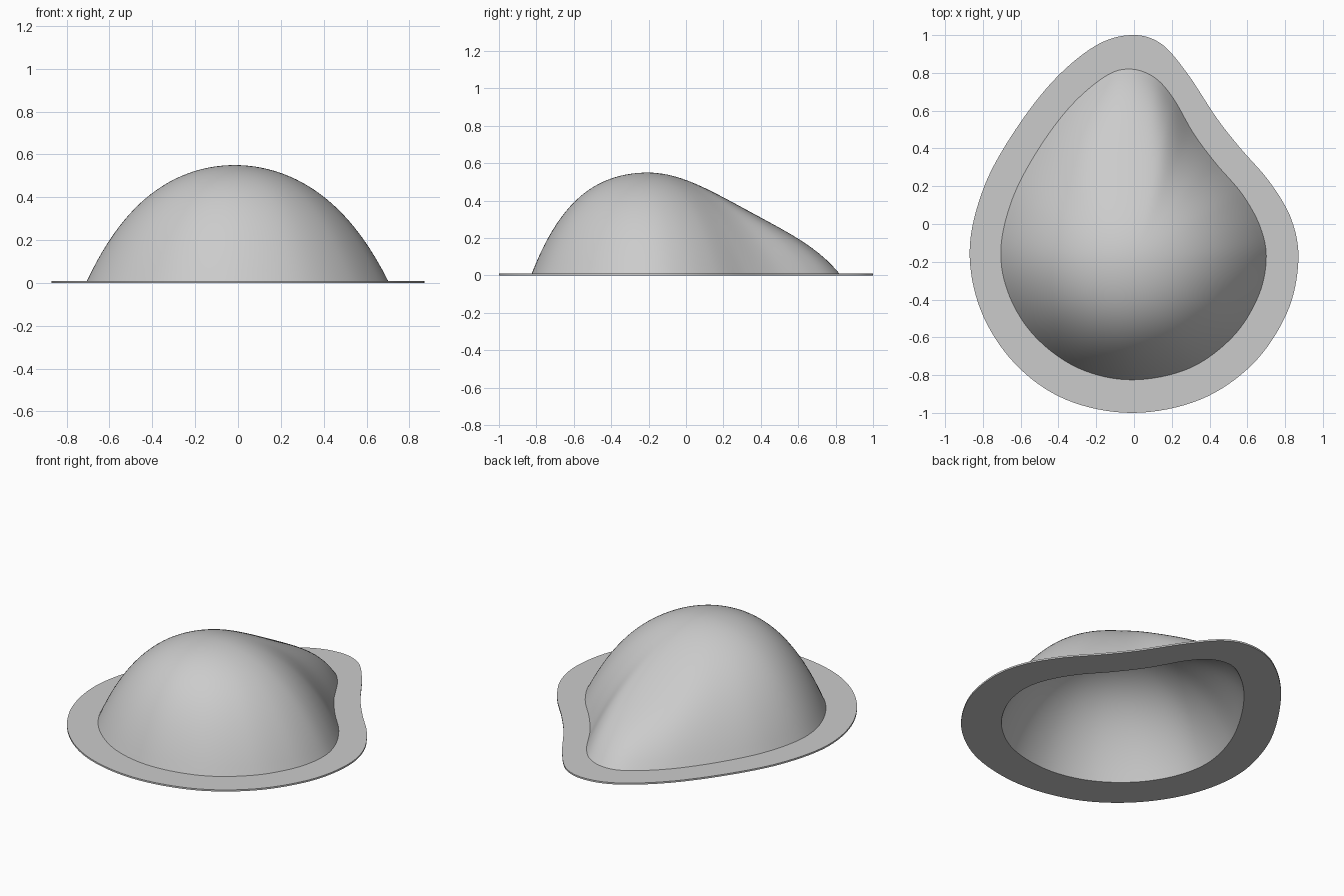
import bpy, bmesh, math
from mathutils import Vector

cube = bpy.data.objects.get("Cube")
if cube:
    bpy.data.objects.remove(cube, do_unlink=True)

FLANGE = 0.01   # flange thickness
WALL = 0.048    # dome wall thickness
APEX = Vector((-0.015, -0.205))
TOP = 0.55
STEPS = 8       # curve samples between outline points
RINGS = 28      # rings from rim to apex

# Matching outline points, clockwise from the back tip
RIM = [(-.02, .82), (.105, .778), (.205, .67), (.315, .48), (.43, .325), (.575, .155),
       (.67, -.02), (.70, -.19), (.655, -.39), (.52, -.60), (.29, -.765), (-.01, -.825),
       (-.29, -.765), (-.52, -.60), (-.66, -.38), (-.705, -.14), (-.645, .13),
       (-.51, .39), (-.335, .625), (-.15, .783)]
EDGE = [(-.02, 1.0), (.14, .957), (.28, .80), (.435, .565), (.56, .405), (.72, .22),
        (.835, .02), (.87, -.20), (.81, -.47), (.63, -.74), (.35, -.93), (-.01, -1.0),
        (-.36, -.93), (-.63, -.74), (-.81, -.46), (-.87, -.14), (-.80, .18),
        (-.65, .465), (-.435, .75), (-.21, .94)]


def smooth_loop(points):
    """Closed Catmull-Rom curve through the points."""
    pts = [Vector(p) for p in points]
    n, out = len(pts), []
    for i in range(n):
        a, b, c, d = (pts[(i + k) % n] for k in (-1, 0, 1, 2))
        for s in range(STEPS):
            t = s / STEPS
            out.append(0.5 * (2 * b + (c - a) * t + (2 * a - 5 * b + 4 * c - d) * t ** 2
                              + (3 * b - a - 3 * c + d) * t ** 3))
    return out


def inset(loop, distance):
    """Move a clockwise loop inward."""
    out = []
    for i, p in enumerate(loop):
        along = (loop[(i + 1) % len(loop)] - loop[i - 1]).normalized()
        out.append(p + Vector((along.y, -along.x)) * distance)
    return out


def crown(r, back):
    """Round crown that eases into a straight slope, tighter toward the back."""
    return (1.45 + 0.42 * back) * r * r / (1 + (0.72 + 0.8 * back) * r * r)


def dome_point(rim, t, base, top):
    """Point at fraction t from apex to rim: shared crown plus a drop at the rim."""
    ray = rim - APEX
    length = ray.length
    back = max(ray.y / length, 0) ** 2
    k = min(max((length - 0.7) / 0.3, 0), 1)
    steep = 4 + 3 * k * k * (3 - 2 * k)
    drop = crown(length * t, back) + (1 - crown(length, back)) * t ** steep
    p = APEX + ray * t
    return (p.x, p.y, base + (top - base) * (1 - drop))


bm = bmesh.new()


def ring(points, z):
    return [bm.verts.new((p.x, p.y, z)) for p in points]


def bridge(a, b):
    for i in range(len(a)):
        j = (i + 1) % len(a)
        bm.faces.new((a[i], b[i], b[j], a[j]))


def skin(edge_ring, rim, base, top):
    """Flange face and dome surface from the outer edge to the apex."""
    last = edge_ring
    for r in range(RINGS):
        t = 1 - r / RINGS
        new = [bm.verts.new(dome_point(p, t, base, top)) for p in rim]
        bridge(last, new)
        last = new
    peak = bm.verts.new((APEX.x, APEX.y, top))
    for i in range(len(last)):
        bm.faces.new((last[i], peak, last[(i + 1) % len(last)]))


# Outer skin, hollow inner skin, and the thin outer edge joining them
rim, edge = smooth_loop(RIM), smooth_loop(EDGE)
upper, lower = ring(edge, FLANGE), ring(edge, 0)
skin(upper, rim, FLANGE, TOP)
skin(lower, inset(rim, WALL), 0, TOP - WALL)
bridge(upper, lower)
bmesh.ops.recalc_face_normals(bm, faces=bm.faces)

mesh = bpy.data.meshes.new("flanged_dome_shell")
bm.to_mesh(mesh)
bm.free()
shell = bpy.data.objects.new("flanged_dome_shell", mesh)
bpy.context.collection.objects.link(shell)

# Plain grey
grey = bpy.data.materials.new("light_grey")
grey.use_nodes = True
colour = (0.6, 0.6, 0.6, 1)
grey.diffuse_color = colour
grey.node_tree.nodes["Principled BSDF"].inputs["Base Color"].default_value = colour
mesh.materials.append(grey)

bpy.ops.object.select_all(action='DESELECT')
shell.select_set(True)
bpy.context.view_layer.objects.active = shell
bpy.ops.object.shade_smooth_by_angle(angle=math.radians(30))
